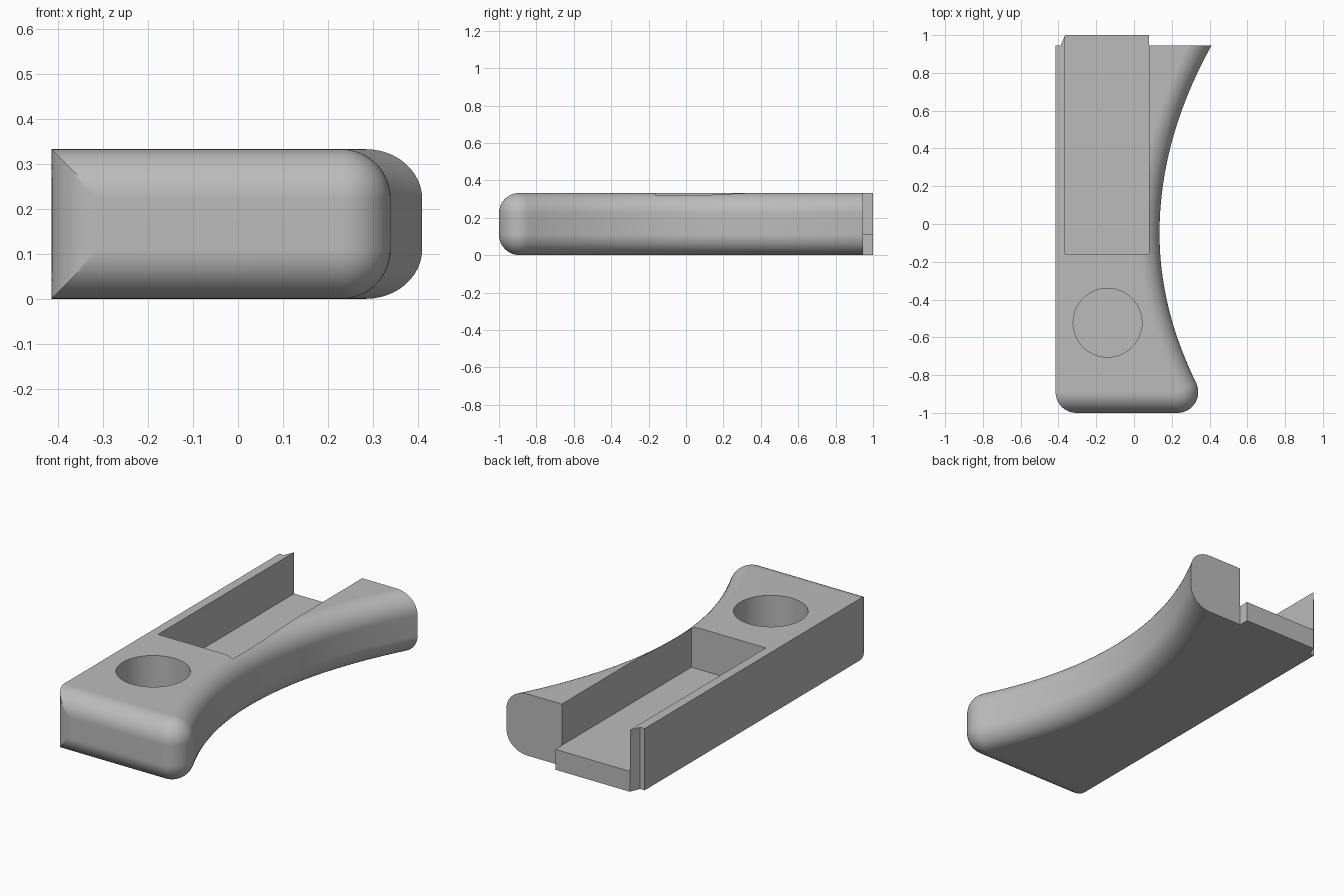
import bpy, bmesh, math

if "Cube" in bpy.data.objects:
    bpy.data.objects.remove(bpy.data.objects["Cube"])

R, H = 0.11, 0.333            # fillet radius, body height
LEFT, FRONT = -0.415, -1.0
WAIST, TIP = -0.05, -0.841    # y of the narrowest point and of the corner start

grey = bpy.data.materials.new("warm_grey_plastic")
grey.use_nodes = True
grey.diffuse_color = (0.5, 0.5, 0.5, 1)
grey.node_tree.nodes["Principled BSDF"].inputs["Base Color"].default_value = (0.5, 0.5, 0.5, 1)


def make_object(name, bm):
    bmesh.ops.recalc_face_normals(bm, faces=bm.faces)
    mesh = bpy.data.meshes.new(name)
    bm.to_mesh(mesh)
    bm.free()
    mesh.materials.append(grey)
    obj = bpy.data.objects.new(name, mesh)
    bpy.context.collection.objects.link(obj)
    return obj


def prism(name, points, z0, z1):
    bm = bmesh.new()
    face = bm.faces.new([bm.verts.new((x, y, z0)) for x, y in points])
    top = bmesh.ops.extrude_face_region(bm, geom=[face])["geom"]
    bmesh.ops.translate(bm, vec=(0, 0, z1 - z0),
                        verts=[v for v in top if isinstance(v, bmesh.types.BMVert)])
    return make_object(name, bm)


def outline(d):
    """Body section, inset by d along the curved side and the front."""
    pts = []
    # scooped side
    for i in range(49):
        y = 1.05 + (TIP - 1.05) * i / 48
        amount, span = (0.275, 0.995) if y > WAIST else (0.194, TIP - WAIST)
        u = (y - WAIST) / span
        x, slope = 0.135 + amount * u * u, 2 * amount * u / span
        n = math.hypot(1, slope)
        pts.append((x - d / n, y + d * slope / n))
    # round front corner
    start = math.atan2(-slope, 1)
    for i in range(1, 15):
        a = start + (-math.pi / 2 - start) * i / 14
        pts.append((0.23 + (R - d) * math.cos(a), FRONT + R + (R - d) * math.sin(a)))
    # mitred corner on the flat side
    most = math.asin(max(0, 1 - d / R))
    for i in range(13):
        a = most * (1 - i / 12)
        pts.append((LEFT + R - R * math.cos(a), FRONT + R - R * math.sin(a)))
    pts.append((LEFT, 1.2))
    return pts


# body lofted from stacked sections
bm = bmesh.new()
steps = [i * math.pi / 24 for i in range(13)]
levels = [(R * (1 - math.sin(b)), R * (1 - math.cos(b))) for b in steps]
levels += [(d, H - z) for d, z in reversed(levels)]
rings = [[bm.verts.new((x, y, z)) for x, y in outline(d)] for d, z in levels]
for low, high in zip(rings, rings[1:]):
    for i in range(len(low)):
        j = (i + 1) % len(low)
        bm.faces.new((low[i], low[j], high[j], high[i]))
bm.faces.new(rings[0])
bm.faces.new(rings[-1])
bmesh.ops.remove_doubles(bm, verts=bm.verts, dist=0.0003)
body = make_object("grip_body", bm)

# cutters: back end with tongue, long slot, round pocket
circle = [(-0.14 + 0.182 * math.cos(i * math.pi / 32),
           -0.523 + 0.182 * math.sin(i * math.pi / 32)) for i in range(64)]
cutters = [
    prism("end_cutter", [(1, 0.945), (0.08, 0.945), (0.08, 1), (-0.365, 1),
                         (-0.388, 0.945), (-1, 0.945), (-1, 2), (1, 2)], -1, 1),
    prism("slot_cutter", [(-0.365, -0.16), (0.08, -0.16), (0.08, 2), (-0.365, 2)], 0.11, 1),
    prism("pocket_cutter", circle, 0.11, 1),
]
bpy.ops.object.select_all(action="DESELECT")
bpy.context.view_layer.objects.active = body
body.select_set(True)
for cutter in cutters:
    mod = body.modifiers.new(cutter.name, "BOOLEAN")
    mod.operation, mod.solver, mod.object = "DIFFERENCE", "EXACT", cutter
    bpy.ops.object.modifier_apply(modifier=mod.name)
    bpy.data.objects.remove(cutter)

# smooth fillets, crisp edges
bpy.ops.object.shade_smooth_by_angle(angle=math.radians(30))
weighted = body.modifiers.new("weighted_normals", "WEIGHTED_NORMAL")
weighted.keep_sharp = True
